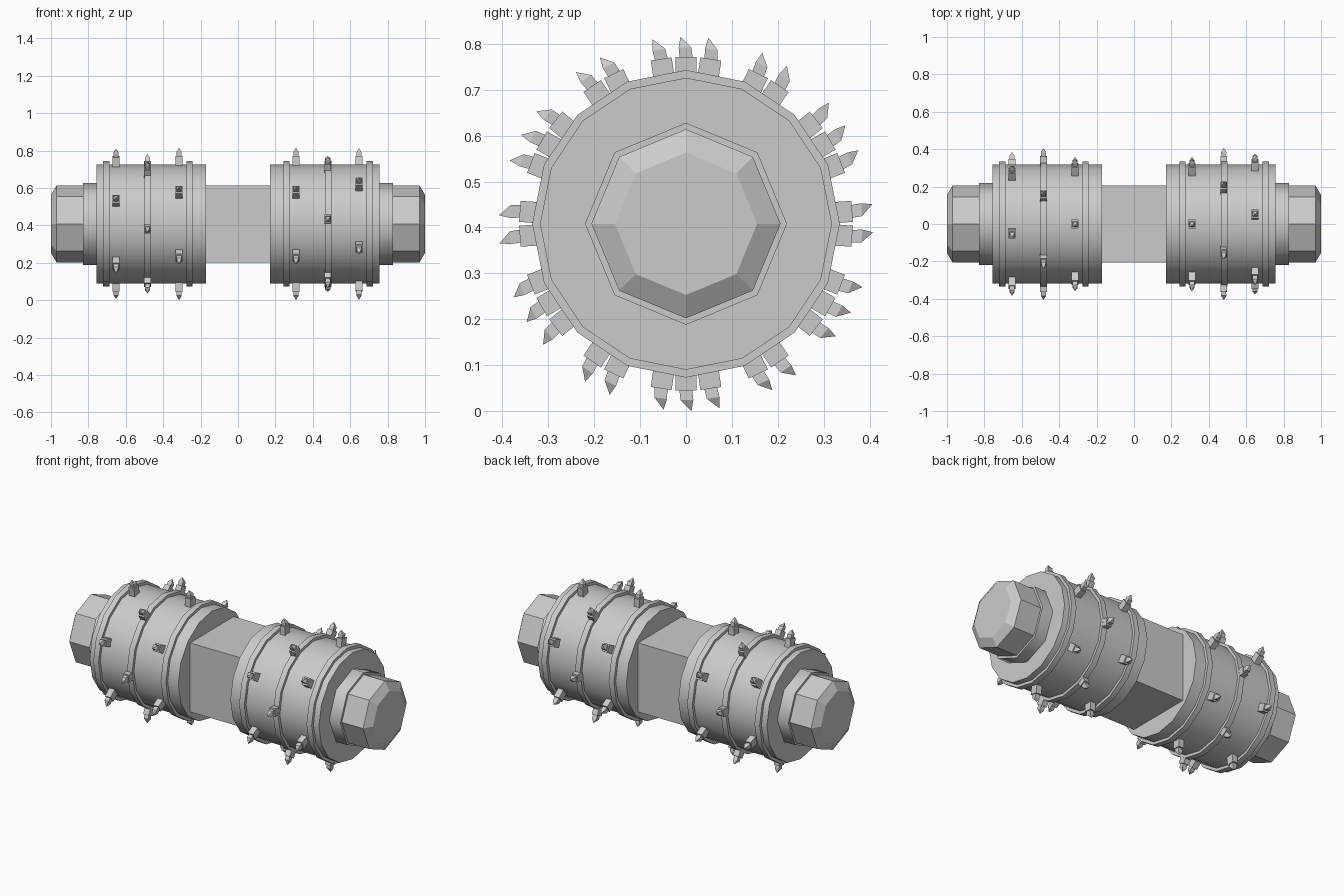
import bpy, bmesh, math
from mathutils import Matrix, Vector

if "Cube" in bpy.data.objects:
    bpy.data.objects.remove(bpy.data.objects["Cube"])

AXIS_Z = 0.408

grey = bpy.data.materials.new("plain grey")
grey.diffuse_color = (0.6, 0.6, 0.6, 1)
grey.use_nodes = True
grey.node_tree.nodes["Principled BSDF"].inputs["Base Color"].default_value = grey.diffuse_color


def finish(name, bm, smooth_angle=None):
    bmesh.ops.recalc_face_normals(bm, faces=bm.faces)
    me = bpy.data.meshes.new(name)
    bm.to_mesh(me)
    bm.free()
    ob = bpy.data.objects.new(name, me)
    bpy.context.collection.objects.link(ob)
    ob.location.z = AXIS_Z
    me.materials.append(grey)
    if smooth_angle:
        bpy.ops.object.select_all(action='DESELECT')
        ob.select_set(True)
        bpy.context.view_layer.objects.active = ob
        bpy.ops.object.shade_smooth_by_angle(angle=math.radians(smooth_angle))
    return ob


def lathe(name, sides, profile, side, smooth_angle=None):
    """Closed solid turned round the x axis from (x, radius) pairs."""
    bm = bmesh.new()
    loops = []
    for x, r in profile:
        loops.append([bm.verts.new((side * x, r * math.sin(a), r * math.cos(a)))
                      for a in (2 * math.pi * i / sides for i in range(sides))])
    for a, b in zip(loops, loops[1:]):
        for i in range(sides):
            j = (i + 1) % sides
            bm.faces.new((a[i], a[j], b[j], b[i]))
    bm.faces.new(loops[0])
    bm.faces.new(loops[-1])
    return finish(name, bm, smooth_angle)


def loft(bm, sections, tip=None):
    """Stack of rectangles (height, y centre, half x, half y), optional point."""
    rings = []
    for h, cy, hx, hy in sections:
        rings.append([bm.verts.new((sx * hx, cy + sy * hy, h))
                      for sx, sy in ((-1, -1), (1, -1), (1, 1), (-1, 1))])
    for a, b in zip(rings, rings[1:]):
        for i in range(4):
            j = (i + 1) % 4
            bm.faces.new((a[i], a[j], b[j], b[i]))
    bm.faces.new(rings[0])
    if tip:
        t = bm.verts.new(tip)
        for i in range(4):
            bm.faces.new((rings[-1][i], rings[-1][(i + 1) % 4], t))
    else:
        bm.faces.new(rings[-1])


def spike_row(name, x, offset):
    """Six leaning teeth on square sockets, evenly round the drum."""
    bm = bmesh.new()
    for i in range(6):
        part = bmesh.new()
        loft(part, [(0.295, 0, 0.018, 0.023), (0.363, 0, 0.018, 0.023)])
        loft(part, [(0.355, 0.001, 0.012, 0.014), (0.384, -0.002, 0.014, 0.014)],
             tip=(0, -0.012, 0.408))
        turn = Matrix.Rotation(-math.radians(offset + 60 * i), 4, 'X')
        part.transform(Matrix.Translation(Vector((x, 0, 0))) @ turn)
        me = bpy.data.meshes.new("tmp")
        part.to_mesh(me)
        part.free()
        bm.from_mesh(me)
        bpy.data.meshes.remove(me)
    finish(name, bm)


# square handle between the drums
bm = bmesh.new()
bmesh.ops.create_cube(bm, size=1)
bmesh.ops.scale(bm, vec=(0.37, 0.412, 0.412), verts=bm.verts)
finish("handle", bm)

for side, label in ((-1, "left"), (1, "right")):
    # drum, raised bands, collar and chamfered end nut
    lathe(label + "_drum", 16, [(0.172, 0.318), (0.757, 0.318)], side, 30)
    for k, x in enumerate((0.259, 0.482, 0.704)):
        lathe(f"{label}_band_{k + 1}", 16,
              [(x - 0.017, 0.335), (x + 0.017, 0.335)], side, 30)
    lathe(label + "_collar", 8, [(0.75, 0.22), (0.83, 0.22)], side, 50)
    lathe(label + "_end_nut", 8, [(0.82, 0.206), (0.97, 0.206), (1.0, 0.155)], side)

# spike rows, each turned by a multiple of a seventh of the spacing
step = 60 / 7
for name, x, k in (("left_outer_spikes", -0.652, 6), ("left_middle_spikes", -0.484, 3),
                   ("left_inner_spikes", -0.315, 0), ("right_inner_spikes", 0.31, 0),
                   ("right_middle_spikes", 0.48, 4), ("right_outer_spikes", 0.647, 1)):
    spike_row(name, x, k * step)
